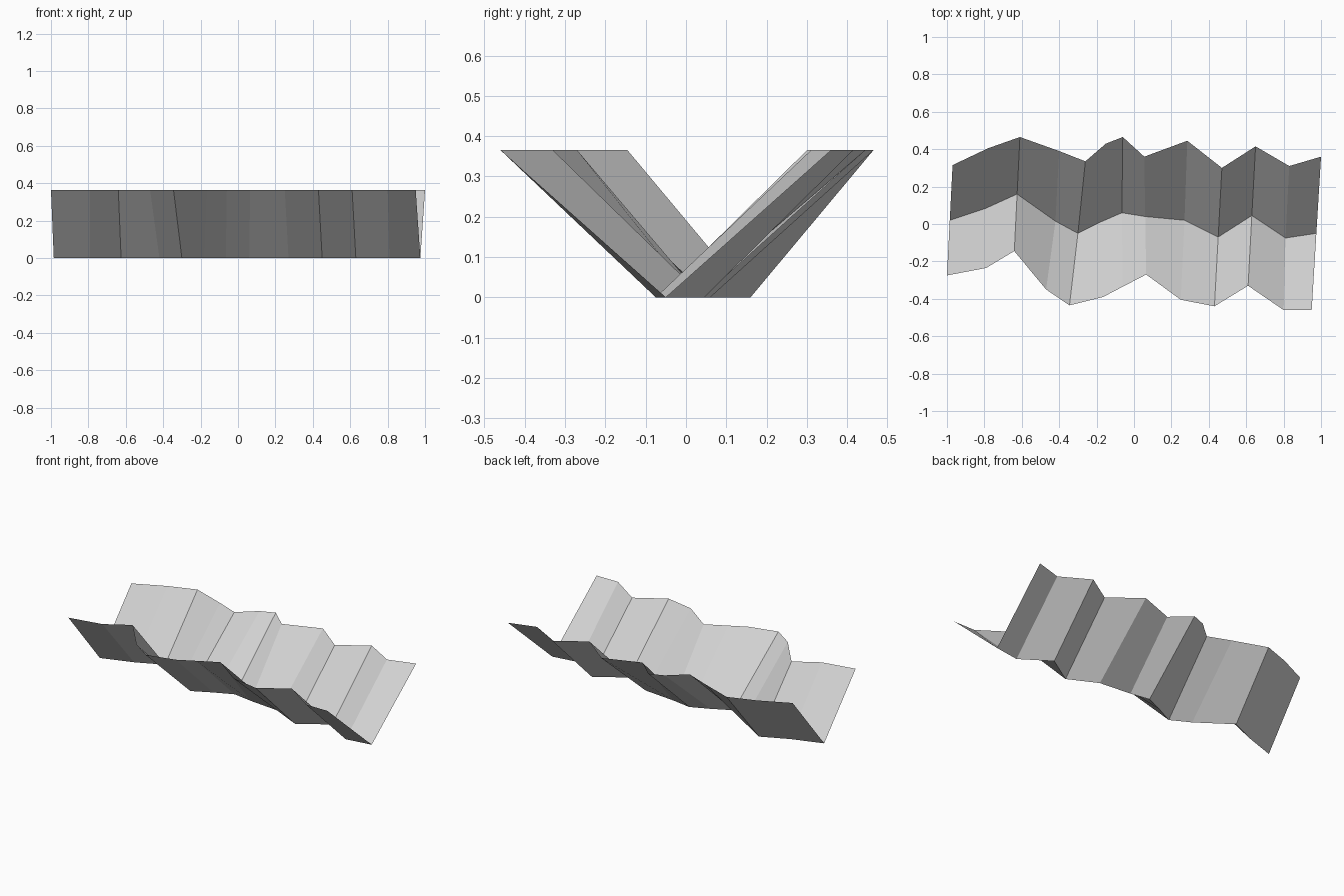
import bpy
import bmesh

# Remove the default object
default_cube = bpy.data.objects.get("Cube")
if default_cube:
    bpy.data.objects.remove(default_cube, do_unlink=True)

RIM_HEIGHT = 0.365

# Single plain material for the whole valley
stone = bpy.data.materials.new("pale grey")
stone.use_nodes = True
colour = (0.64, 0.64, 0.64, 1)
stone.diffuse_color = colour
stone.node_tree.nodes["Principled BSDF"].inputs["Base Color"].default_value = colour

# Winding lines seen from above, from the right end to the left end
back_rim = [(-.97, .315), (-.78, .405), (-.61, .465), (-.4, .39), (-.26, .335),
            (-.15, .43), (-.06, .465), (.055, .36), (.285, .445), (.47, .3),
            (.65, .415), (.83, .31), (1, .36)]
valley_floor = [(-.985, .02), (-.79, .085), (-.625, .16), (-.42, .015), (-.3, -.05),
                (-.18, .01), (-.065, .06), (.06, .04), (.27, .02), (.45, -.07),
                (.63, .045), (.81, -.075), (.975, -.05)]
front_rim = [(-1, -.275), (-.79, -.235), (-.64, -.145), (-.47, -.35), (-.345, -.435),
             (-.165, -.39), (-.06, -.335), (.065, -.27), (.25, -.405), (.43, -.44),
             (.61, -.33), (.8, -.46), (.95, -.46)]


def build_slope(name, near_line, near_z, far_line, far_z):
    """Span a thin folded sheet between two winding lines."""
    bm = bmesh.new()
    near = [bm.verts.new((x, y, near_z)) for x, y in near_line]
    far = [bm.verts.new((x, y, far_z)) for x, y in far_line]
    for i in range(len(near) - 1):
        bm.faces.new((near[i], near[i + 1], far[i + 1], far[i]))
    mesh = bpy.data.meshes.new(name)
    bm.to_mesh(mesh)
    bm.free()
    mesh.materials.append(stone)
    slope = bpy.data.objects.new(name, mesh)
    bpy.context.collection.objects.link(slope)
    return slope


# Two facing slopes that meet along the valley floor
build_slope("front_slope", front_rim, RIM_HEIGHT, valley_floor, 0)
build_slope("back_slope", valley_floor, 0, back_rim, RIM_HEIGHT)
